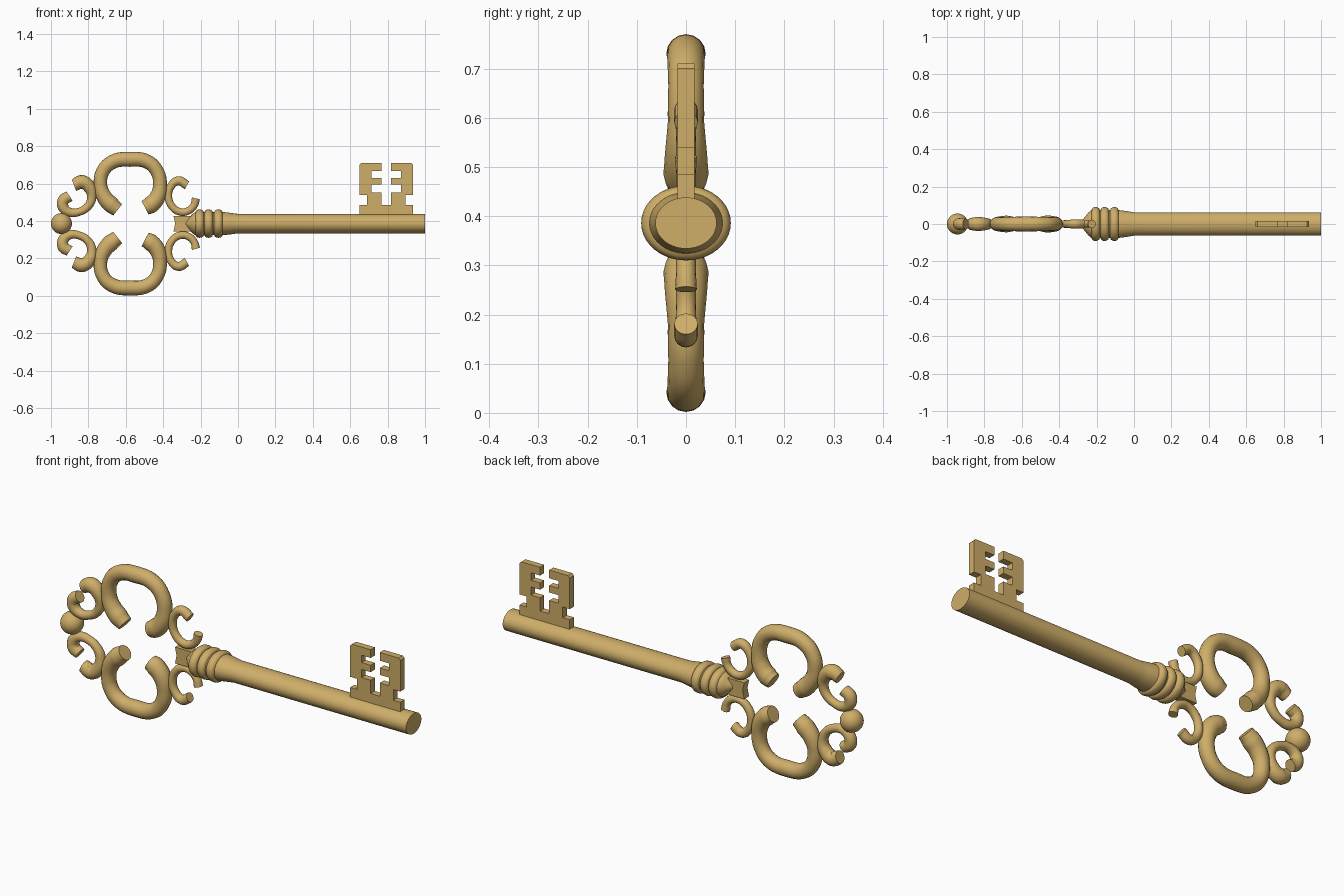
import bpy, bmesh, math

if "Cube" in bpy.data.objects:
    bpy.data.objects.remove(bpy.data.objects["Cube"])

AXIS = 0.386          # height of the shaft axis
brass = bpy.data.materials.new("brass")
brass.diffuse_color = (0.62, 0.42, 0.14, 1)
brass.use_nodes = True
brass.node_tree.nodes["Principled BSDF"].inputs["Base Color"].default_value = brass.diffuse_color


def finish(obj, angle=40):
    obj.data.materials.append(brass)
    bpy.ops.object.select_all(action='DESELECT')
    obj.select_set(True)
    bpy.context.view_layer.objects.active = obj
    if obj.type == 'CURVE':
        bpy.ops.object.convert(target='MESH')
    bpy.ops.object.shade_smooth_by_angle(angle=math.radians(angle))


def mesh_object(name, bm):
    bmesh.ops.recalc_face_normals(bm, faces=bm.faces)
    me = bpy.data.meshes.new(name)
    bm.to_mesh(me)
    bm.free()
    obj = bpy.data.objects.new(name, me)
    bpy.context.collection.objects.link(obj)
    finish(obj)


def scroll(name, pts):
    """Tapered tube through (x, height above axis, radius), mirrored below the axis."""
    cu = bpy.data.curves.new(name, 'CURVE')
    cu.dimensions = '3D'
    cu.bevel_depth = 1.0
    cu.bevel_resolution = 6
    cu.use_fill_caps = True
    for side in (1, -1):
        sp = cu.splines.new('BEZIER')
        sp.resolution_u = 6
        sp.bezier_points.add(len(pts) - 1)
        for p, (x, h, r) in zip(sp.bezier_points, pts):
            p.co = (x, 0, AXIS + side * h)
            p.radius = r
            p.handle_left_type = p.handle_right_type = 'AUTO'
    obj = bpy.data.objects.new(name, cu)
    bpy.context.collection.objects.link(obj)
    finish(obj, 50)


def plate(name, outline, half):
    bm = bmesh.new()
    face = bm.faces.new([bm.verts.new((x, -half, z)) for x, z in outline])
    ext = bmesh.ops.extrude_face_region(bm, geom=[face])
    verts = [v for v in ext['geom'] if isinstance(v, bmesh.types.BMVert)]
    bmesh.ops.translate(bm, verts=verts, vec=(0, 2 * half, 0))
    mesh_object(name, bm)


def lathe(name, profile, y_scale, n=40):
    bm = bmesh.new()
    rings = []
    for x, r in profile:
        rings.append([bm.verts.new((x, y_scale * r * math.cos(2 * math.pi * i / n),
                                    AXIS + r * math.sin(2 * math.pi * i / n)))
                      for i in range(n)])
    for a, b in zip(rings, rings[1:]):
        for i in range(n):
            j = (i + 1) % n
            bm.faces.new((a[i], a[j], b[j], b[i]))
    bm.faces.new(rings[0])
    bm.faces.new(rings[-1])
    mesh_object(name, bm)


# shaft with pointed end, three rounded collar rings and a flare
profile = [(-0.295, 0.004), (-0.27, 0.024), (-0.245, 0.05), (-0.228, 0.062)]
for cx, r in ((-0.205, 0.076), (-0.157, 0.076), (-0.105, 0.076)):
    for k in range(7):
        a = math.pi * k / 6
        profile.append((cx - 0.022 * math.cos(a), r - 0.014 + 0.014 * math.sin(a)))
profile += [(-0.06, 0.06), (-0.03, 0.056), (0.0, 0.052), (1.0, 0.052)]
lathe("shaft", profile, 1.2)

# bit: half outline mirrored about its centre line
half = [(0.65, 0.42), (0.65, 0.485), (0.69, 0.485), (0.69, 0.54), (0.65, 0.54),
        (0.65, 0.70), (0.66, 0.71), (0.767, 0.71), (0.767, 0.668), (0.715, 0.668),
        (0.715, 0.63), (0.767, 0.63), (0.767, 0.595), (0.715, 0.595),
        (0.715, 0.553), (0.767, 0.553), (0.767, 0.485)]
plate("bit", half + [(1.586 - x, z) for x, z in reversed(half)], 0.017)

# small web joining the scrolls to the shaft
plate("bow_web", [(-0.345, AXIS - 0.042), (-0.25, AXIS - 0.042),
                  (-0.25, AXIS + 0.042), (-0.345, AXIS + 0.042),
                  (-0.336, AXIS)], 0.02)

# large open loops of the bow
scroll("bow_loops", [(-0.643, 0.074, 0.038), (-0.68, 0.103, 0.045), (-0.717, 0.146, 0.041),
                     (-0.735, 0.205, 0.036), (-0.722, 0.28, 0.036), (-0.668, 0.331, 0.038),
                     (-0.578, 0.344, 0.040), (-0.485, 0.331, 0.038), (-0.433, 0.28, 0.036),
                     (-0.417, 0.205, 0.037), (-0.433, 0.138, 0.043), (-0.468, 0.10, 0.046),
                     (-0.497, 0.085, 0.040)])

# small scrolls beside the collar
scroll("collar_scrolls", [(-0.273, 0.205, 0.024), (-0.318, 0.229, 0.024), (-0.358, 0.2, 0.021),
                          (-0.372, 0.146, 0.02), (-0.353, 0.092, 0.02), (-0.31, 0.063, 0.02),
                          (-0.267, 0.068, 0.02), (-0.235, 0.098, 0.02), (-0.225, 0.135, 0.022)])

# outer scrolls next to the ball
scroll("end_scrolls", [(-0.877, 0.205, 0.032), (-0.834, 0.222, 0.038), (-0.793, 0.192, 0.033),
                       (-0.782, 0.14, 0.025), (-0.802, 0.093, 0.022), (-0.85, 0.063, 0.021),
                       (-0.898, 0.06, 0.024), (-0.934, 0.087, 0.029), (-0.933, 0.125, 0.031),
                       (-0.9, 0.146, 0.029)])

# ball at the end of the bow
bm = bmesh.new()
bmesh.ops.create_uvsphere(bm, u_segments=28, v_segments=16, radius=0.056)
bmesh.ops.translate(bm, verts=bm.verts, vec=(-0.944, 0, AXIS))
mesh_object("end_ball", bm)
